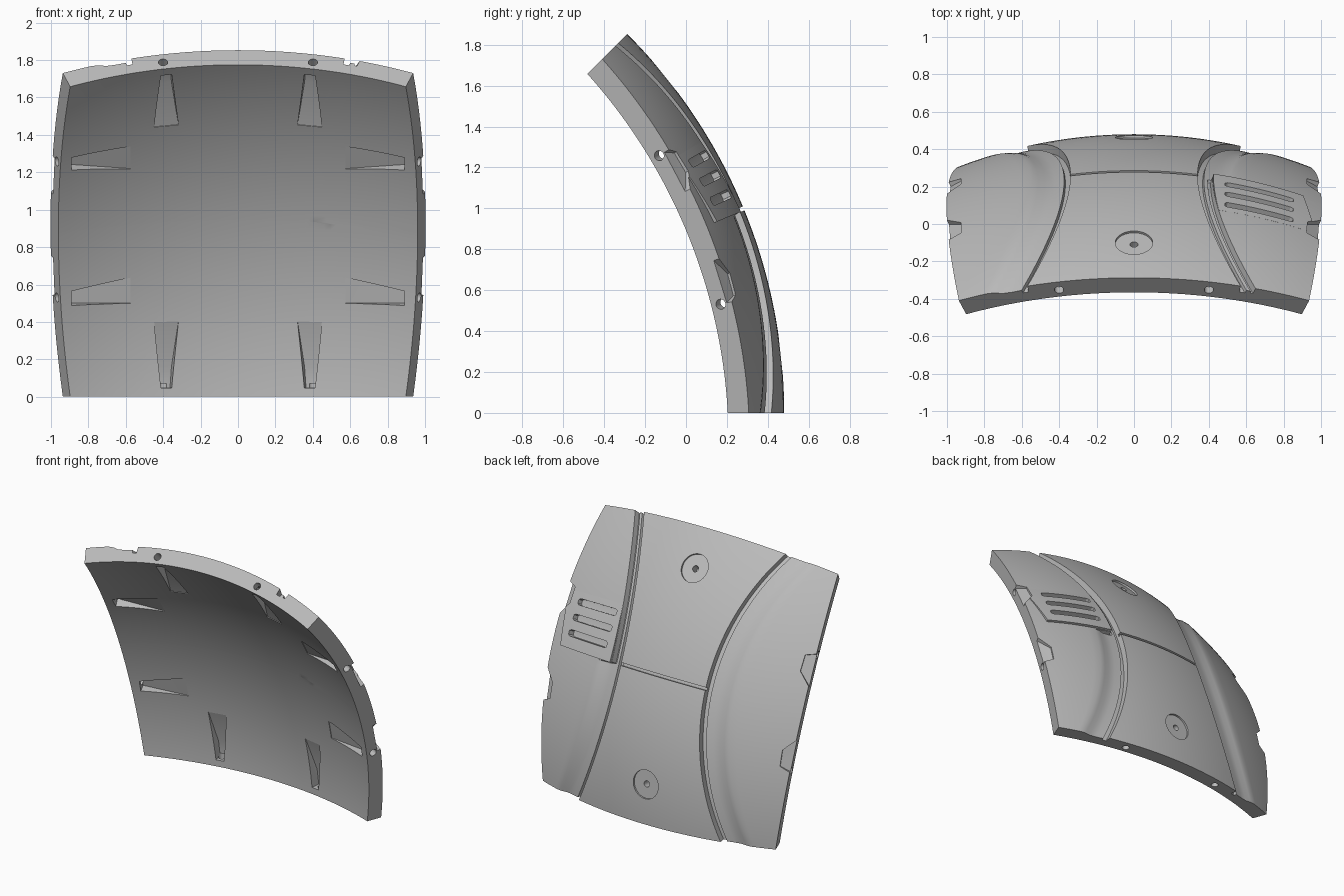
import bpy, bmesh, math
from mathutils import Vector, Matrix

cube = bpy.data.objects.get("Cube")
if cube:
    bpy.data.objects.remove(cube, do_unlink=True)

R, YC, THICK = 2.62, -2.14, 0.11      # outer radius, sphere centre in y, wall
SPAN, MID = 45.0, 22.5                # the patch covers 45 degrees each way
rad = math.radians
TAN = math.tan(rad(MID))
CENTRE = Vector((0, YC, 0))

grey = bpy.data.materials.new("panel_grey")
grey.use_nodes = True
grey.diffuse_color = (0.5, 0.5, 0.5, 1)
grey.node_tree.nodes["Principled BSDF"].inputs["Base Color"].default_value = (0.5, 0.5, 0.5, 1)


def on_sphere(x, a, depth=0.0):
    """Point at side offset x and elevation a, sunk by depth."""
    r = math.sqrt(R * R - x * x)
    p = Vector((x, r * math.cos(rad(a)), r * math.sin(rad(a))))
    return CENTRE + p * ((R - depth) / R)


def edge(a):
    """Side offset of the panel's side edge."""
    q = TAN * math.cos(rad(a - MID))
    return R * q / math.sqrt(1 + q * q)


def seam(a):
    """Side offset of the curved seam beside the centre panel."""
    return 0.34 + 0.23 * ((a - MID) / MID) ** 2


def steps(a0, a1, n):
    return [a0 + (a1 - a0) * i / n for i in range(n + 1)]


def add_shell(bm, columns, angles, inner):
    """Closed curved slab: rows of (x, depth) outside, constant depth inside."""
    rows = [columns(a) for a in angles]
    top = [[bm.verts.new(on_sphere(x, a, d)) for x, d in row] for a, row in zip(angles, rows)]
    low = [[bm.verts.new(on_sphere(x, a, inner)) for x, d in row] for a, row in zip(angles, rows)]
    n, m = len(angles) - 1, len(rows[0]) - 1
    for i in range(n):
        for j in range(m):
            for g in (top, low):
                bm.faces.new((g[i][j], g[i][j + 1], g[i + 1][j + 1], g[i + 1][j]))
    for i in range(n):
        for j in (0, m):
            bm.faces.new((top[i][j], top[i + 1][j], low[i + 1][j], low[i][j]))
    for j in range(m):
        for i in (0, n):
            bm.faces.new((top[i][j], top[i][j + 1], low[i][j + 1], low[i][j]))


def add_hull(bm, corners):
    """Convex block through (x, a, depth) corners."""
    verts = [bm.verts.new(on_sphere(*c)) for c in corners]
    bmesh.ops.convex_hull(bm, input=verts)


def add_rod(bm, centre, axis, radius, length, sides=24):
    turn = axis.to_track_quat('Z', 'Y').to_matrix().to_4x4()
    bmesh.ops.create_cone(bm, cap_ends=True, segments=sides, radius1=radius, radius2=radius,
                          depth=length, matrix=Matrix.Translation(centre) @ turn)


def finish(bm, name):
    bmesh.ops.recalc_face_normals(bm, faces=bm.faces)
    mesh = bpy.data.meshes.new(name)
    bm.to_mesh(mesh)
    bm.free()
    mesh.materials.append(grey)
    ob = bpy.data.objects.new(name, mesh)
    bpy.context.scene.collection.objects.link(ob)
    return ob


# Main panel: a spherical slab whose columns follow the seams
def panel_columns(a):
    c, e = seam(a), edge(a)
    wide = a < MID - 0.4
    groove = [(c, 0), (c + .004, .045), (c + .033, .045), (c + .037, .025)]
    soft = [(c + .09, .026), (c + .14, .022), (c + .175, .007), (c + .21, 0)]
    tight = [(c + .058, .025), (c + .062, .04), (c + .076, .04), (c + .08, 0)]

    def side(band):
        start = band[-1][0]
        return groove + band + [(x, 0) for x in steps(start, e, 8)[1:]]

    left = [(-x, d) for x, d in reversed(side(soft))]
    centre = [(x, 0) for x in steps(-c, c, 16)[1:-1]]
    return left + centre + side(soft if wide else tight)


bm = bmesh.new()
add_shell(bm, panel_columns, steps(0, MID - 0.5, 28) + steps(MID - 0.3, SPAN, 28), THICK)
panel = finish(bm, "curved_panel")


# Vent plate: a wedge that rises toward its lower edge
def plate_columns(a):
    lift = -0.016 * (31 - a) / 8.8
    outer = min(0.9 + 0.0085 * (a - 22.2), edge(a) - 0.003)
    return [(x, lift) for x in steps(seam(a) + .082, outer, 10)]


bm = bmesh.new()
add_shell(bm, plate_columns, steps(22.2, 30.9, 10), 0.02)
plate = finish(bm, "vent_plate")

# Recess cutters: cross groove, vent slots, round dishes, pockets, notches
bm = bmesh.new()
add_shell(bm, lambda a: [(x, -.03) for x in steps(-.36, .36, 16)], [22.2, 22.65], 0.025)
for a in (24.5, 26.95, 29.4):
    add_hull(bm, [(x, a + h, d) for d in (-.05, .03)
                  for x, h in ((.485, -.3), (.485, .3), (.5, -.5), (.5, .5),
                               (.835, -.5), (.835, .5), (.85, -.3), (.85, .3))])
for a in (6.2, 38.8):
    out = (on_sphere(0, a) - CENTRE).normalized()
    add_rod(bm, on_sphere(0, a, -.03), out, 0.1, 0.09, 40)
for s in (-1, 1):
    for flip in (False, True):
        def turn(a):
            return SPAN - a if flip else a

        # Pockets inside the top and bottom edges
        ends = ((1.1, .03, .045), (3.6, .037, .05), (9.3, .068, .106))
        add_hull(bm, [(s * (.4 + k * w), turn(a), d) for a, w, depth in ends
                      for k in (-1, 1) for d in (depth, .14)])
        # Pockets inside the side edges
        lo, hi = ((12.0, 13.9), (11.8, 15.1))
        ends = ((.93, lo, .045), (.6, hi, .106))
        add_hull(bm, [(s * x, turn(a), d) for x, pair, depth in ends
                      for a in pair for d in (depth, .14)])
        # Small notches in the outer face at the side edges
        e = edge(15)
        add_hull(bm, [(s * x, turn(a), d)
                      for x, pair, depth in ((e + .03, (12.6, 18.8), .034), (e - .07, (13.6, 16.2), .012))
                      for a in pair for d in (-.04, depth)])
recesses = finish(bm, "recess_cutter")

# Fastener hole cutters
bm = bmesh.new()
for a in (6.2, 38.8):
    out = (on_sphere(0, a) - CENTRE).normalized()
    add_rod(bm, on_sphere(0, a, .03), out, 0.022, 0.08)
for s in (-1, 1):
    for a in (0, SPAN):
        along = Vector((0, -math.sin(rad(a)), math.cos(rad(a))))
        add_rod(bm, on_sphere(s * .41, a, .06), along, 0.025, 0.14)
    for a in (12.95, 32.05):
        normal = Vector((s, -TAN * math.cos(rad(MID)), -TAN * math.sin(rad(MID))))
        add_rod(bm, on_sphere(s * edge(a), a, .06), normal, 0.025, 0.14)
holes = finish(bm, "hole_cutter")


# Cut the parts, then smooth the curved faces
def cut(ob, cutter):
    mod = ob.modifiers.new("cut", 'BOOLEAN')
    mod.operation = 'DIFFERENCE'
    mod.solver = 'EXACT'
    mod.object = cutter
    bpy.context.view_layer.objects.active = ob
    bpy.ops.object.modifier_apply(modifier=mod.name)


bpy.context.view_layer.update()
cut(panel, recesses)
cut(panel, holes)
cut(plate, recesses)
for cutter in (recesses, holes):
    bpy.data.objects.remove(cutter, do_unlink=True)
for ob in (panel, plate):
    bpy.ops.object.select_all(action='DESELECT')
    ob.select_set(True)
    bpy.context.view_layer.objects.active = ob
    bpy.ops.object.shade_smooth_by_angle(angle=rad(28))
